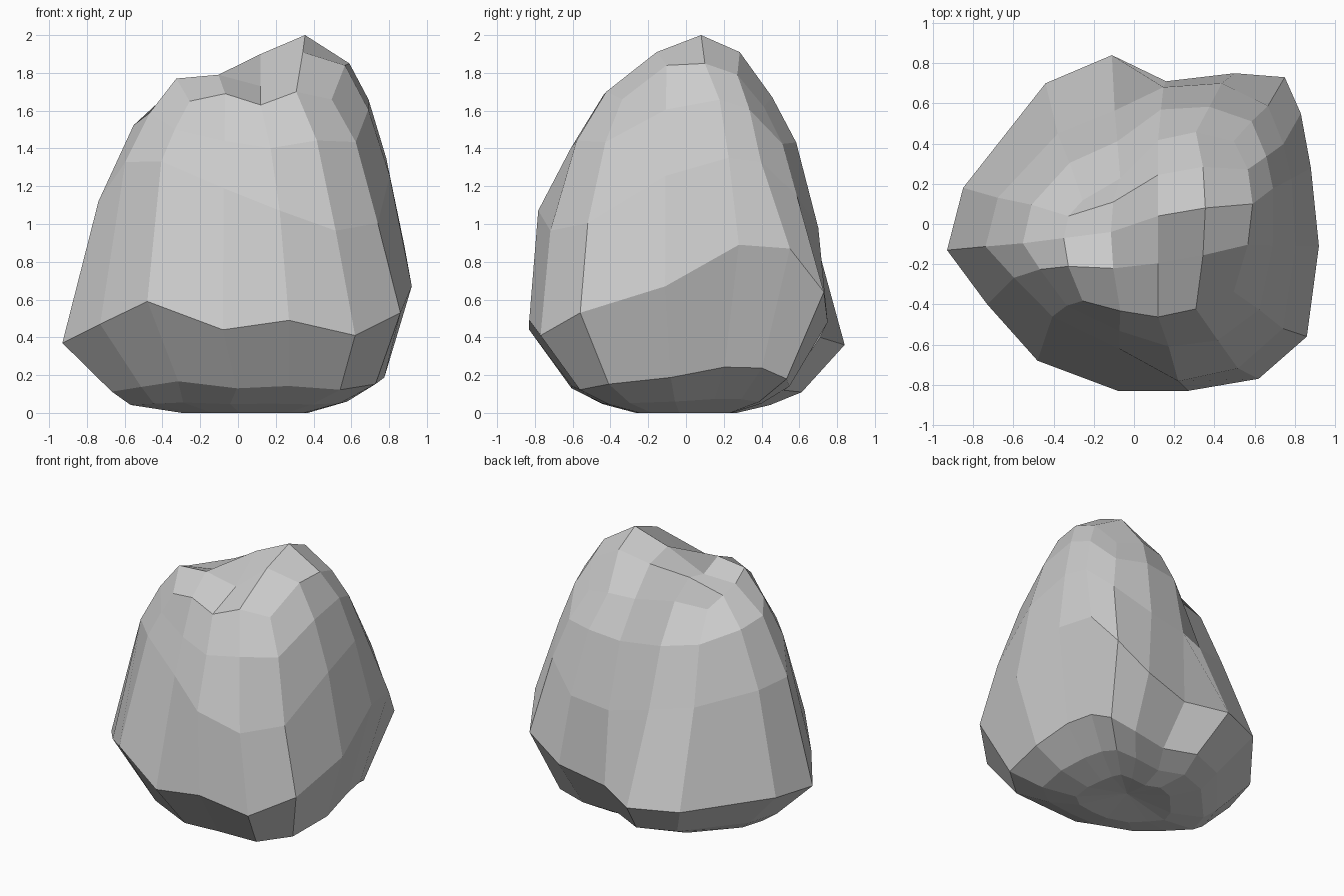
import bpy, bmesh
from mathutils import Vector

if "Cube" in bpy.data.objects:
    bpy.data.objects.remove(bpy.data.objects["Cube"])

# Widest outline of the rock, counter-clockwise from its front left corner
OUTLINE = [Vector(p) for p in (
    (-.48, -.68, .59), (-.08, -.83, .44), (.27, -.83, .49), (.62, -.77, .41),
    (.86, -.56, .53), (.92, -.11, .67), (.88, .28, .89), (.83, .55, .87),
    (.75, .73, .64), (.50, .75, .48), (.16, .71, .40), (-.11, .84, .36),
    (-.44, .70, .36), (-.85, .18, .38), (-.93, -.13, .37), (-.73, -.40, .47))]

# Crown heights, front row first: a peak on the right, a shoulder on the left
CROWN_Z = ((1.65, 1.69, 1.63, 1.70, 1.66),
           (1.77, 1.79, 1.73, 1.91, 1.84),
           (1.71, 1.73, 1.90, 2.00, 1.85),
           (1.66, 1.76, 1.85, 1.91, 1.79),
           (1.57, 1.62, 1.66, 1.67, 1.62))
ROW_MID = (-.07, -.04, .04, .08, .10)
ROW_SPREAD = (.50, .66, .88, .88, .75)

# How far each column leans inward and rises between outline and crown
UPPER_LEAN = (.92, .75, .60, .55, .60, .57, .57, .77, .69, .57, .48, .70, .68, .60, .57, .92)
LOWER_LEAN = (.74, .53, .13, .15, .18, .20, .30, .55, .45, .17, .10, .45, .43, .35, .30, .70)
LOWER_RISE = (.70, .60, .51, .43, .42, .50, .48, .50, .52, .42, .43, .48, .54, .56, .56, .66)


def crown_point(i, j):
    v = (j - 2) / 4
    x = .12 + (i - 2) * .235 * (1 - .8 * v * v)
    return Vector((x, ROW_MID[i] + ROW_SPREAD[i] * v - .25 * v * v, CROWN_Z[j][i]))


def blend(low, high, tx, ty, tz):
    return Vector(a + (b - a) * t for a, b, t in zip(low, high, (tx, ty, tz)))


def shrink(p, cx, sx, sy, sz, z0):
    return Vector((cx + (p.x - cx) * sx, p.y * sy, p.z * sz + z0))


bm = bmesh.new()

# Crown grid
grid = {(i, j): bm.verts.new(crown_point(i, j)) for i in range(5) for j in range(5)}
for i in range(4):
    for j in range(4):
        bm.faces.new([grid[i, j], grid[i + 1, j], grid[i + 1, j + 1], grid[i, j + 1]])
rim = [grid[k] for k in [(i, 0) for i in range(4)] + [(4, j) for j in range(4)]
       + [(i, 4) for i in range(4, 0, -1)] + [(0, j) for j in range(4, 0, -1)]]

# Sides from crown to outline, then the undercut to the base
rings = [rim,
         [bm.verts.new(blend(p, v.co, .65, t, .80 if 0 < k < 12 else .86))
          for k, (p, v, t) in enumerate(zip(OUTLINE, rim, UPPER_LEAN))],
         [bm.verts.new(blend(p, v.co, .33, t, u))
          for p, v, t, u in zip(OUTLINE, rim, LOWER_LEAN, LOWER_RISE)],
         [bm.verts.new(p) for p in OUTLINE]]
for s in ((.26, .78, .73, .25, .02), (.02, .62, .53, .06, .02), (.06, .36, .32, 0, 0)):
    rings.append([bm.verts.new(shrink(p, *s)) for p in OUTLINE])
for upper, lower in zip(rings, rings[1:]):
    for k in range(16):
        n = (k + 1) % 16
        bm.faces.new([upper[k], lower[k], lower[n], upper[n]])

# Slightly hollow underside
centre = bm.verts.new((.06, 0, .05))
for k in range(16):
    bm.faces.new([rings[-1][k], centre, rings[-1][(k + 1) % 16]])

bmesh.ops.recalc_face_normals(bm, faces=bm.faces)
mesh = bpy.data.meshes.new("rock")
bm.to_mesh(mesh)
bm.free()
bpy.context.collection.objects.link(bpy.data.objects.new("rock", mesh))
